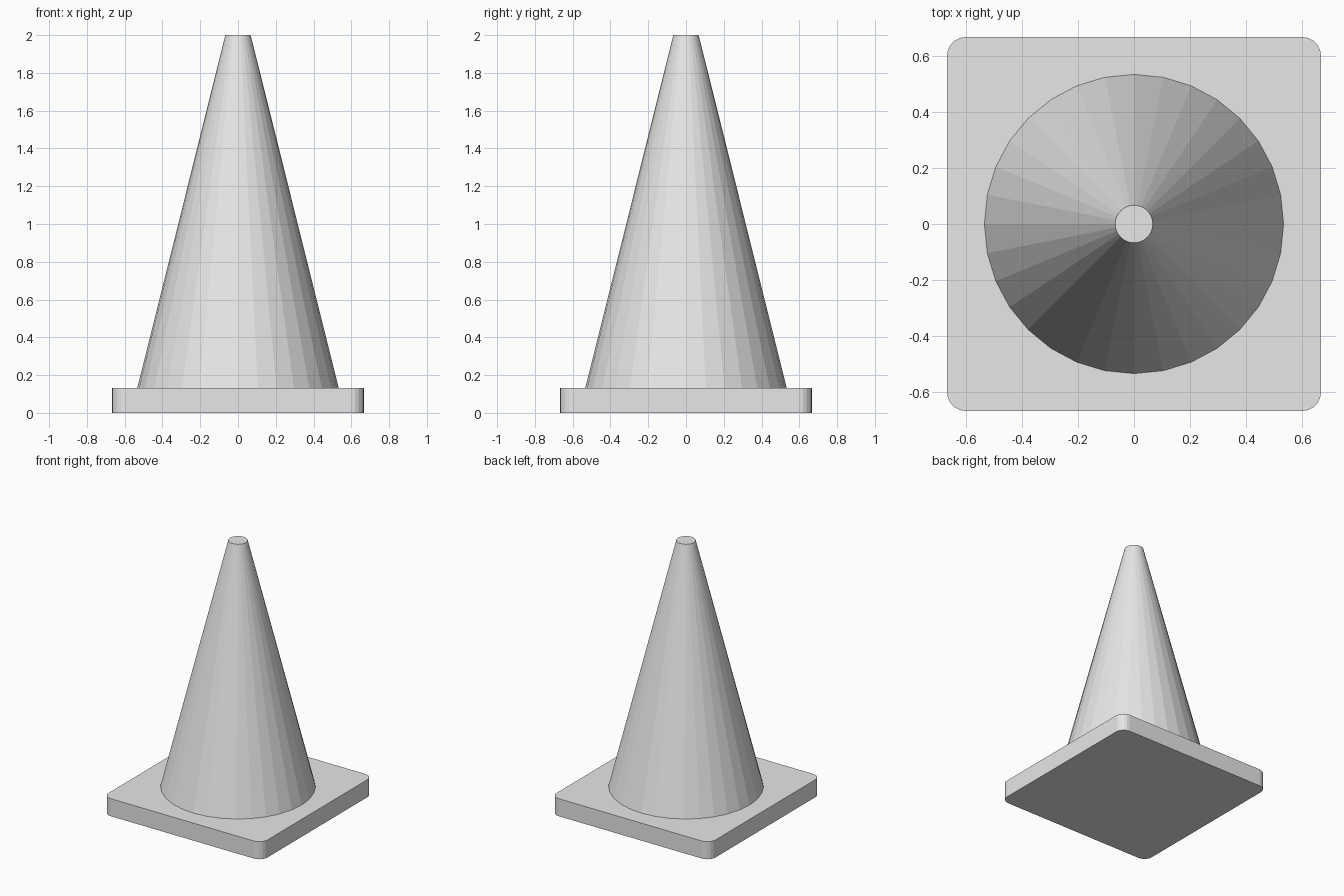
import bpy

if "Cube" in bpy.data.objects:
    bpy.data.objects.remove(bpy.data.objects["Cube"])

grey = bpy.data.materials.new("plain grey")
grey.diffuse_color = (0.8, 0.8, 0.8, 1)
grey.use_nodes = True
grey.node_tree.nodes["Principled BSDF"].inputs["Base Color"].default_value = grey.diffuse_color

BASE_W, BASE_H, TOP = 1.333, 0.133, 2.0


def finish(name):
    obj = bpy.context.object
    obj.name = name
    obj.data.materials.append(grey)
    return obj


# Square base plate with rounded vertical corners
bpy.ops.mesh.primitive_cube_add(size=1, location=(0, 0, BASE_H / 2))
base = finish("base_plate")
base.scale = (BASE_W, BASE_W, BASE_H)
bpy.ops.object.transform_apply(location=False, rotation=False, scale=True)
weights = base.data.attributes.new("bevel_weight_edge", "FLOAT", "EDGE")
for edge in base.data.edges:
    a, b = (base.data.vertices[i].co for i in edge.vertices)
    weights.data[edge.index].value = 1.0 if abs(a.z - b.z) > 0.01 else 0.0
bevel = base.modifiers.new("round_corners", "BEVEL")
bevel.limit_method = "WEIGHT"
bevel.width = 0.067
bevel.segments = 5

# Tapered, flat-faceted cone body with a flat tip
bpy.ops.mesh.primitive_cone_add(
    vertices=32, radius1=0.533, radius2=0.067, depth=TOP - BASE_H,
    location=(0, 0, (TOP + BASE_H) / 2))
finish("cone_body")
